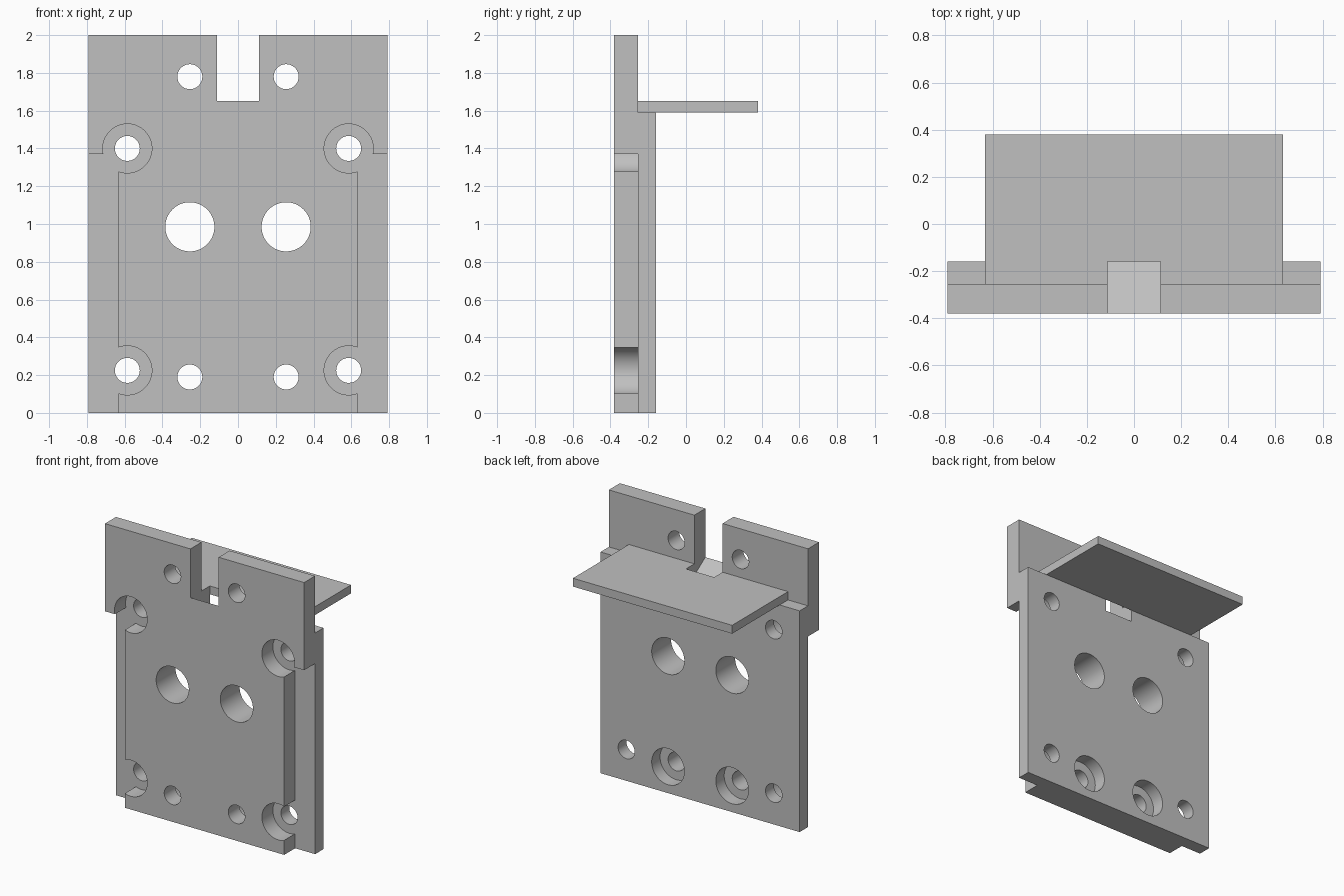
import bpy, bmesh, math
from mathutils import Matrix, Vector

cube = bpy.data.objects.get("Cube")
if cube:
    bpy.data.objects.remove(cube, do_unlink=True)

grey = bpy.data.materials.new("plain grey")
grey.use_nodes = True
colour = (0.53, 0.53, 0.53, 1)
grey.diffuse_color = colour
grey.node_tree.nodes["Principled BSDF"].inputs["Base Color"].default_value = colour

FRONT, JOINT, REAR, BACK = -0.38, -0.255, -0.16, 0.38
HALF, NARROW, SLOT = 0.792, 0.633, 0.112
SHELF_LOW, SHELF_TOP, SHOULDER, TOP = 1.59, 1.65, 1.37, 2.0
SMALL, LARGE = 0.066, 0.13


def prism(bm, points, direction):
    """Extrude a flat outline along a direction."""
    face = bm.faces.new([bm.verts.new(p) for p in points])
    ext = bmesh.ops.extrude_face_region(bm, geom=[face])
    moved = [g for g in ext["geom"] if isinstance(g, bmesh.types.BMVert)]
    bmesh.ops.translate(bm, verts=moved, vec=Vector(direction))
    bmesh.ops.recalc_face_normals(bm, faces=bm.faces)


def finish(bm, name):
    mesh = bpy.data.meshes.new(name)
    bm.to_mesh(mesh)
    bm.free()
    obj = bpy.data.objects.new(name, mesh)
    bpy.context.collection.objects.link(obj)
    mesh.materials.append(grey)
    return obj


def activate(obj):
    bpy.ops.object.select_all(action="DESELECT")
    obj.select_set(True)
    bpy.context.view_layer.objects.active = obj


def mirrored(half):
    """Complete a symmetric outline from its right half."""
    return half + [(-x, v) for x, v in reversed(half)]


def drill(obj, holes):
    """Cut mirrored round holes and the sloping centre slot."""
    bm = bmesh.new()
    for x, z, radius in holes:
        for side in (-1, 1):
            place = Matrix.Translation((side * x, -0.25, z)) @ Matrix.Rotation(math.pi / 2, 4, "X")
            bmesh.ops.create_cone(bm, cap_ends=True, segments=64, radius1=radius,
                                  radius2=radius, depth=0.6, matrix=place)
    slope = -0.66
    floor = [(y, SHELF_TOP + slope * (y - FRONT)) for y in (-0.5, -0.1)]
    outline = floor + [(-0.1, 2.2), (-0.5, 2.2)]
    prism(bm, [(-SLOT, y, z) for y, z in outline], (2 * SLOT, 0, 0))
    cutter = finish(bm, "hole_cutter")
    cutter.hide_render = True
    mod = obj.modifiers.new("holes", "BOOLEAN")
    mod.operation = "DIFFERENCE"
    mod.solver = "EXACT"
    mod.object = cutter
    activate(obj)
    bpy.ops.object.modifier_apply(modifier=mod.name)
    bpy.data.objects.remove(cutter, do_unlink=True)
    bpy.ops.object.shade_smooth_by_angle(angle=math.radians(30))


# Front plate: wide head above a narrower body
bm = bmesh.new()
outline = mirrored([(NARROW, 0), (NARROW, SHOULDER), (HALF, SHOULDER), (HALF, TOP)])
prism(bm, [(x, FRONT, z) for x, z in outline], (0, JOINT - FRONT, 0))
drill(finish(bm, "front_plate"), [
    (0.255, 1.78, SMALL), (0.255, 0.985, LARGE), (0.255, 0.19, SMALL),
    (0.586, 1.4, LARGE), (0.586, 0.225, LARGE)])

# Back plate: full width, with recesses at the lower middle holes
bm = bmesh.new()
outline = mirrored([(HALF, 0), (HALF, SHELF_LOW)])
prism(bm, [(x, JOINT, z) for x, z in outline], (0, REAR - JOINT, 0))
drill(finish(bm, "back_plate"), [
    (0.255, 0.985, LARGE), (0.255, 0.19, LARGE),
    (0.586, 1.4, SMALL), (0.586, 0.225, SMALL)])

# Shelf: thin slab with a notch over the slot
bm = bmesh.new()
outline = mirrored([(SLOT, REAR), (SLOT, JOINT), (NARROW, JOINT), (NARROW, BACK)])
prism(bm, [(x, y, SHELF_LOW) for x, y in outline], (0, 0, SHELF_TOP - SHELF_LOW))
finish(bm, "shelf")
